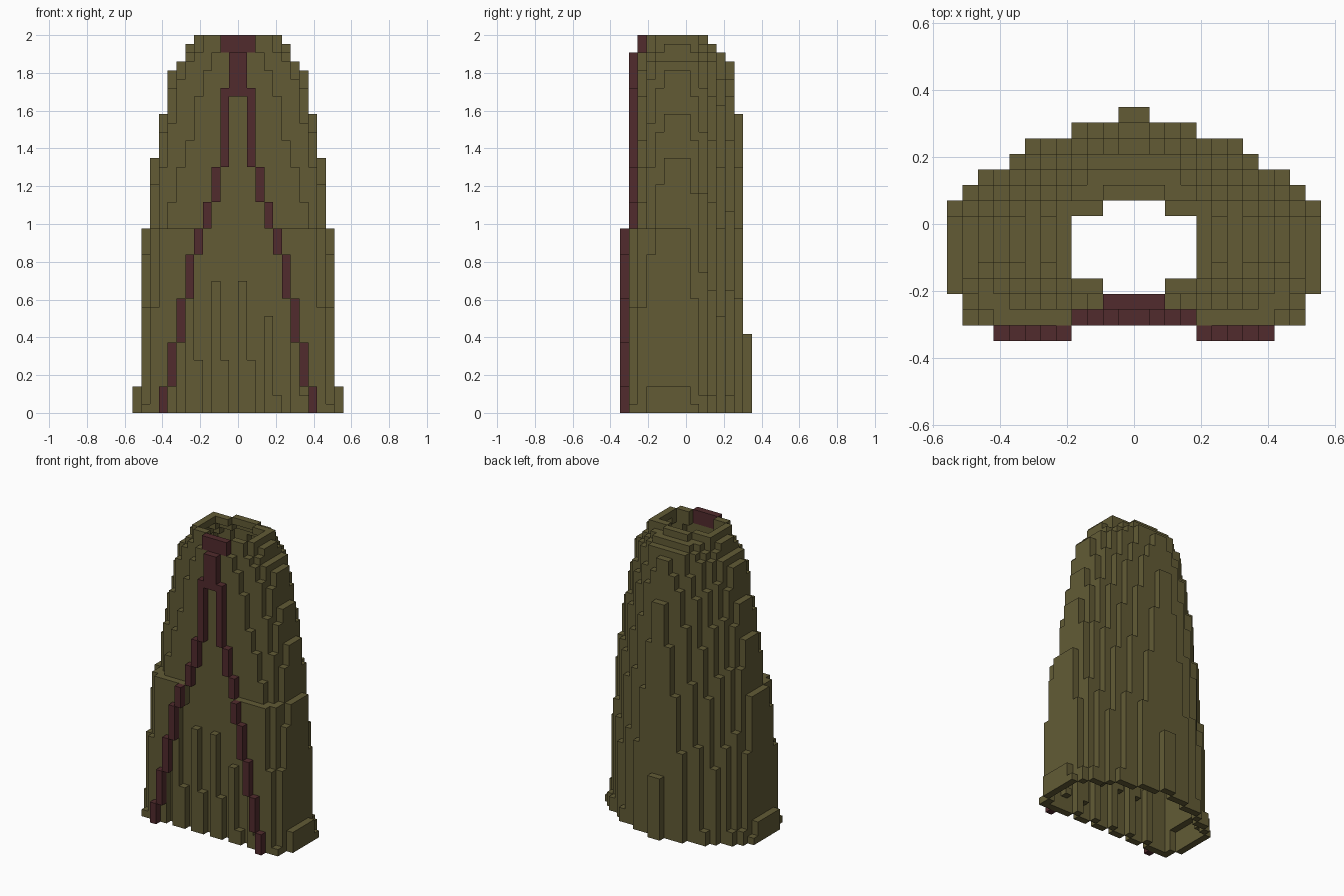
import bpy, bmesh

if "Cube" in bpy.data.objects:
    bpy.data.objects.remove(bpy.data.objects["Cube"])

# Block grid: 24 x 15 x 43 cubes, hollow tapering robe with a V-shaped trim
U = 2 / 43
WIDTH = [(0, 12), (3, 11.5), (21, 10.5), (29, 9.5), (34, 8.5), (39, 7.5), (40, 6.5), (42, 5.5), (43, 5)]
BACK = [(0, 7.1), (8, 7.05), (9, 7), (33, 6.1), (34, 6), (40, 5), (41, 4), (42, 2.5), (43, 2)]
FRONT = [(0, 6.3), (20, 6.0), (21, 5.2), (31, 4.5), (40, 4.2), (43, 4.2)]
BACK_POWER = [(0, 1.5), (8, 1.5), (28, 1.25), (38, 1.25), (41, 1.5), (43, 1.5)]
# trim: (first layer, end layer, column from the centre)
TRIM = [(0, 3, 8), (3, 8, 7), (8, 13, 6), (13, 18, 5), (18, 21, 4),
        (21, 24, 3), (24, 28, 2), (28, 37, 1), (36, 41, 0)]


def lerp(table, k):
    for (a, va), (b, vb) in zip(table, table[1:]):
        if a <= k <= b:
            return va + (vb - va) * (k - a) / (b - a)
    return table[-1][1]


def column(i):
    return i if i >= 0 else -1 - i


def opening(k):
    """Column of the trim at layer k: everything inside it is the folded panel."""
    return max([c for a, b, c in TRIM if a <= k < b], default=0)


def front_row(i, k):
    """How far forward the robe reaches in this column."""
    if column(i) < opening(k):
        ridge = (15, 6, 0)[i % 3] - (4 if i > 1 else 0)   # folds rising from the hem
        return 6 if k < ridge else 5
    return 6 if k < 21 else 5


def solid(i, y, k):
    if not 0 <= k < 43:
        return False
    x, w = column(i) + 0.5, lerp(WIDTH, k)
    if y >= 0:                                 # rounded back
        t, p, q = y / lerp(BACK, k), lerp(BACK_POWER, k), 0.667
    elif y >= -1:
        t, p, q = 0, 2, 0.5
    else:                                      # squarer front
        if -y > front_row(i, k):
            return False
        p = 4 if k < 21 else 2.6 if k < 41 else 2
        t, q = (-1 - y) / (lerp(FRONT, k) if k < 41 else 4.4), 1 / p
    return t < 1 and x < w * (1 - t ** p) ** q


# Trim and collar cells
trim = set()
for a, b, c in TRIM:
    for k in range(a, b):
        for i in (c, -1 - c):
            trim.add((i, -7 if k < 21 else -6, k))
collar = {(i, -5, k) for i in range(-2, 2) for k in (41, 42)}

# Robe: thin shell, open at the neck and hem
full = {(i, y, k) for i in range(-12, 12) for y in range(-7, 8) for k in range(43) if solid(i, y, k)}
robe = set()
for i, y, k in full:
    around = [(i + 1, y, k), (i - 1, y, k), (i, y + 1, k), (i, y - 1, k)]
    if k < 42:
        around.append((i, y, k + 1))
    if any(n not in full for n in around):
        robe.add((i, y, k))
robe -= trim | collar
everything = robe | trim | collar


def build(name, cells, mat):
    """Make a mesh from the exposed sides of the cubes."""
    bm = bmesh.new()
    verts = {}

    def vert(p):
        if p not in verts:
            verts[p] = bm.verts.new((p[0] * U, (p[1] - 0.5) * U, p[2] * U))
        return verts[p]

    for c in sorted(cells):
        for ax in range(3):
            for s in (0, 1):
                n = list(c)
                n[ax] += 2 * s - 1
                if tuple(n) in everything:
                    continue
                ring = []
                for du, dv in ((0, 0), (1, 0), (1, 1), (0, 1)):
                    p = list(c)
                    p[ax] += s
                    p[(ax + 1) % 3] += du
                    p[(ax + 2) % 3] += dv
                    ring.append(vert(tuple(p)))
                bm.faces.new(ring if s else ring[::-1])
    # cells are indexed by their lower corner, so shift rows to centre the grid on y
    me = bpy.data.meshes.new(name)
    bm.to_mesh(me)
    bm.free()
    me.materials.append(mat)
    ob = bpy.data.objects.new(name, me)
    bpy.context.collection.objects.link(ob)


def material(name, rgb):
    m = bpy.data.materials.new(name)
    m.diffuse_color = (*rgb, 1)
    m.use_nodes = True
    m.node_tree.nodes["Principled BSDF"].inputs["Base Color"].default_value = m.diffuse_color
    return m


olive = material("olive cloth", (0.122, 0.105, 0.036))
maroon = material("maroon trim", (0.083, 0.024, 0.026))
build("robe", robe, olive)
build("front_trim", trim, maroon)
build("collar_clasp", collar, maroon)
